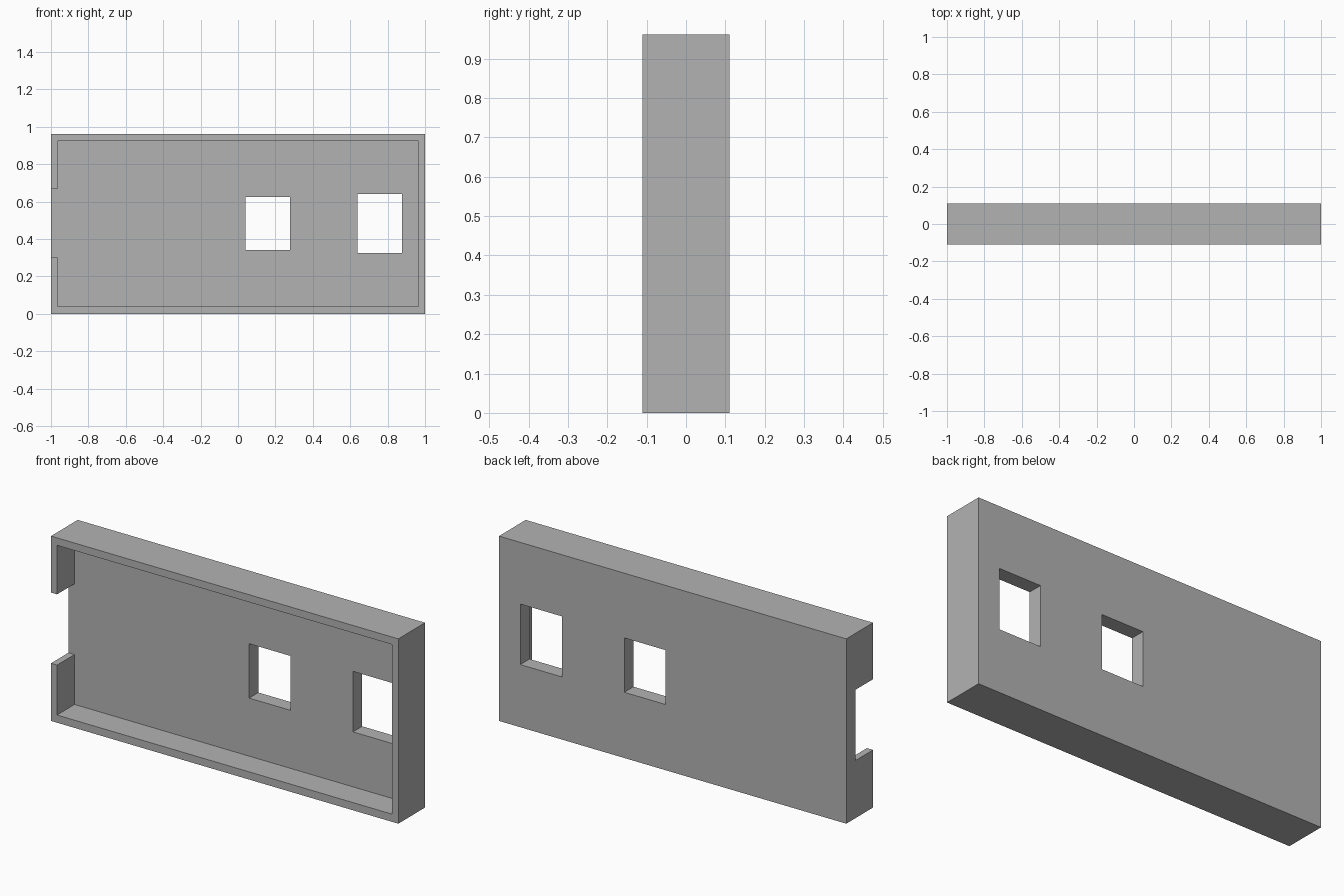
import bpy

# Remove the default object
if "Cube" in bpy.data.objects:
    bpy.data.objects.remove(bpy.data.objects["Cube"], do_unlink=True)

HEIGHT = 0.962
FRONT, FLOOR, BACK = -0.11, 0.034, 0.11

# Plain grey material
grey = bpy.data.materials.new("plain_grey")
grey.use_nodes = True
colour = (0.45, 0.45, 0.45, 1)
grey.diffuse_color = colour
grey.node_tree.nodes["Principled BSDF"].inputs["Base Color"].default_value = colour


def box(name, x, y, z):
    """Axis-aligned box from (min, max) pairs."""
    bpy.ops.mesh.primitive_cube_add(size=1)
    ob = bpy.context.object
    ob.name = name
    ob.location = [sum(r) / 2 for r in (x, y, z)]
    ob.scale = [r[1] - r[0] for r in (x, y, z)]
    bpy.ops.object.transform_apply(location=True, scale=True)
    ob.data.materials.append(grey)
    return ob


def cut(target, name, x, y, z):
    """Subtract a box from the target, then drop the cutter."""
    cutter = box(name, x, y, z)
    cutter.hide_render = True
    mod = target.modifiers.new(name, "BOOLEAN")
    mod.operation = "DIFFERENCE"
    mod.solver = "EXACT"
    mod.object = cutter
    bpy.context.view_layer.objects.active = target
    bpy.ops.object.modifier_apply(modifier=mod.name)
    bpy.data.objects.remove(cutter, do_unlink=True)


# Shallow tray, open to the front
tray = box("tray_shell", (-1, 1), (FRONT, BACK), (0, HEIGHT))
cut(tray, "recess", (-0.965, 0.965), (FRONT - 0.1, FLOOR), (0.04, 0.923))

# Notch through the side wall, down to the tray floor
cut(tray, "side_notch", (-1.1, -0.9), (FRONT - 0.1, FLOOR), (0.30, 0.668))

# Rectangular openings through the back plate
cut(tray, "middle_window", (0.04, 0.278), (-0.3, 0.3), (0.342, 0.625))
cut(tray, "end_window", (0.638, 0.877), (-0.3, 0.3), (0.326, 0.641))
